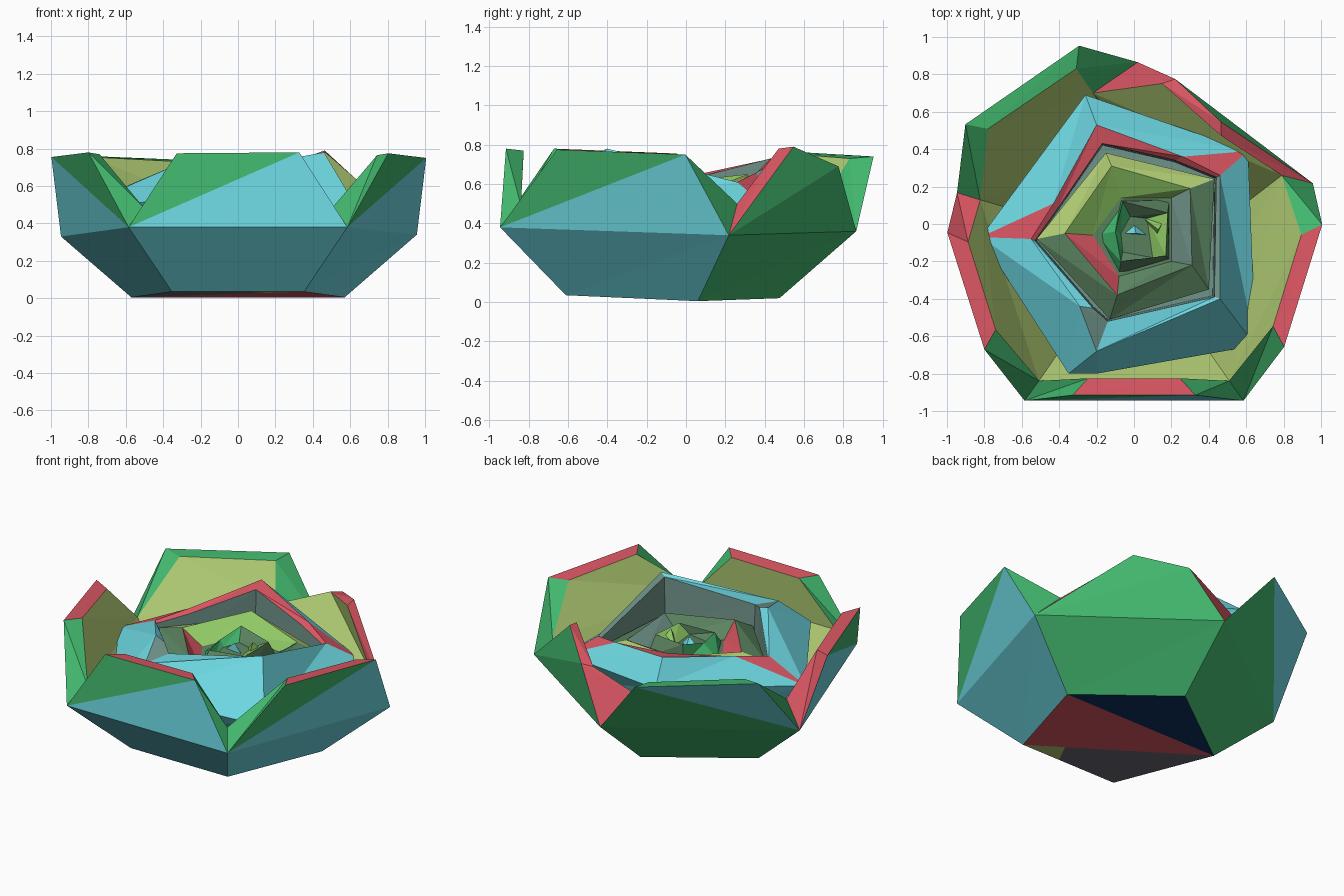
import bpy, bmesh, math
from mathutils import Vector

if "Cube" in bpy.data.objects:
    bpy.data.objects.remove(bpy.data.objects["Cube"])

# ---- colours
def lin(c):
    return c / 12.92 if c <= 0.04045 else ((c + 0.055) / 1.055) ** 2.4

PALETTE = {
    "cyan": (0.43, 0.85, 0.89), "green": (0.26, 0.72, 0.43), "red": (0.86, 0.34, 0.39),
    "lime": (0.69, 0.80, 0.45), "light_green": (0.57, 0.80, 0.40), "grey_green": (0.44, 0.58, 0.54),
    "moss": (0.36, 0.52, 0.38), "navy": (0.04, 0.18, 0.36), "grey": (0.42, 0.42, 0.46)}
NAMES = list(PALETTE)
MATS = []
for name, rgb in PALETTE.items():
    m = bpy.data.materials.new(name)
    m.diffuse_color = (*[lin(c) for c in rgb], 1)
    m.use_nodes = True
    m.node_tree.nodes["Principled BSDF"].inputs["Base Color"].default_value = m.diffuse_color
    MATS.append(m)


class Part:
    """Small mesh builder: add coloured faces by coordinates, weld, finish."""
    def __init__(self, name):
        self.name, self.bm = name, bmesh.new()

    def face(self, pts, colour):
        f = self.bm.faces.new([self.bm.verts.new(p) for p in pts])
        f.material_index = NAMES.index(colour)

    def quad(self, a, b, c, d, col1, col2=None):
        # split along a-c: (a, b, c) is col1, (a, c, d) is col2
        for tri, col in (((a, b, c), col1), ((a, c, d), col2 or col1)):
            if (tri[1] - tri[0]).cross(tri[2] - tri[0]).length > 1e-6:
                self.face(tri, col)

    def band(self, low, high, colours):
        n = len(low)
        for i in range(n):
            j = (i + 1) % n
            self.quad(low[i], low[j], high[j], high[i], colours[i % len(colours)])

    def finish(self):
        bmesh.ops.remove_doubles(self.bm, verts=self.bm.verts, dist=0.0005)
        bmesh.ops.recalc_face_normals(self.bm, faces=self.bm.faces)
        me = bpy.data.meshes.new(self.name)
        self.bm.to_mesh(me)
        self.bm.free()
        for m in MATS:
            me.materials.append(m)
        ob = bpy.data.objects.new(self.name, me)
        bpy.context.collection.objects.link(ob)


def pentagon(r, cy, heights):
    # corners: front right, right, back, left, front left
    return [Vector((r * math.sin(math.radians(36 + 72 * i)),
                    cy - r * math.cos(math.radians(36 + 72 * i)), heights[i])) for i in range(5)]


def ring(xy, zs):
    return [Vector((x, y, z)) for (x, y), z in zip(xy, zs)]


def shrink(r, k, z):
    c = sum(r, Vector()) / len(r)
    return [Vector((c.x + (p.x - c.x) * k, c.y + (p.y - c.y) * k, z)) for p in r]


# ---- outer cup: base, widening band and five thick petals
cup = Part("outer_petals")
base = pentagon(0.6, -0.125, (0.035, 0.005, 0.02, 0.005, 0.035))
mid = pentagon(0.995, -0.14, (0.38, 0.34, 0.36, 0.33, 0.38))
mid[1] += Vector((0.01, 0.05, 0))
mid[2] += Vector((0.02, 0.01, 0))
inner = shrink(mid, 0.87, 0.49)
inner[1] = Vector((0.79, 0.26, 0.50))
inner[2] = Vector((-0.22, 0.70, 0.52))
well = shrink(base, 0.88, 0.08)
cup.band(base, mid, ["cyan", "green", "green", "cyan", "cyan"])

# underside
p, q = base[0].lerp(base[3], 0.22), base[0].lerp(base[4], 0.4)
cup.face((base[1], base[2], base[3]), "navy")
cup.face((base[0], base[1], p), "red")
cup.face((p, base[1], base[3]), "red")
cup.face((base[0], p, q), "lime")
cup.quad(p, base[3], base[4], q, "grey")
cup.band(well, inner, ["lime"])
cup.face(well, "moss")

# start and end along the edge, outward lean at each, heights, inner corner inset,
# then colours: lower half, upper half, start side, rim, end side
PETALS = [
    (0.28, 0.84, 0.12, 0.115, 0.775, 0.75, 0.07, "cyan", "green", "green", "red", "green"),
    (0.52, 0.81, -0.01, 0.04, 0.79, 0.69, -0.04, "green", "green", "red", "red", "red"),
    (0.17, 0.79, 0.255, 0.27, 0.74, 0.765, 0.07, "cyan", "green", "green", "green", "green"),
    (0.16, 0.72, 0.115, 0.12, 0.755, 0.78, 0.07, "cyan", "green", "red", "red", "green"),
    (0.22, 0.78, -0.03, -0.03, 0.775, 0.78, 0.07, "cyan", "green", "green", "red", "green")]
for i, (t0, t1, o0, o1, z0, z1, dt, lower, upper, side0, rim, side1) in enumerate(PETALS):
    a, b = mid[i], mid[(i + 1) % 5]
    ia, ib = inner[i], inner[(i + 1) % 5]
    out = Vector(((b - a).y, -(b - a).x, 0)).normalized()

    def at(t, o, z):
        v = a.lerp(b, t) + out * o
        return Vector((v.x, v.y, z))
    ta, tb = at(t0, o0, z0), at(t1, o1, z1)
    thick = 0.06 if i == 1 else 0.09
    na, nb = at(t0 + dt, o0 - thick, z0 - 0.01), at(t1 - dt, o1 - thick, z1 - 0.01)
    if i == 3:
        cup.quad(b, tb, ta, a, upper, lower)
    elif i == 2:
        cup.quad(b, tb, ta, a, lower, upper)
    else:
        cup.quad(a, b, tb, ta, lower, upper)
    cup.quad(a, ta, na, ia, side0)
    cup.quad(ta, tb, nb, na, rim)
    cup.quad(tb, b, ib, nb, side1)
    cup.quad(ia, na, nb, ib, "lime")
cup.finish()

# ---- second whorl: cyan petals leaning inward, with red rims and red petal ends
# corners: front right, right, back petal end, back, left petal end, left, two at front left
whorl = Part("middle_petals")
skirt = ring([(.65, -.65), (.61, .39), (.61, .39), (-.26, .69), (-.82, -.07), (-.82, -.07),
              (-.35, -.80), (-.20, -.80)], (.46, .50, .50, .62, .50, .50, .52, .50))
rim = ring([(.46, -.40), (.46, .26), (.26, .36), (-.20, .53), (-.43, .11), (-.55, -.08),
            (-.29, -.44), (-.20, -.68)], (.78, .61, .66, .75, .66, .62, .73, .66))
lip = ring([(.43, -.39), (.44, .25), (.22, .34), (-.17, .43), (-.41, .08), (-.53, -.09),
            (-.22, -.45), (-.14, -.52)], (.76, .60, .64, .73, .64, .61, .71, .68))
foot = shrink(skirt, 0.85, 0.32)
pit = shrink(lip, 0.98, 0.48)
whorl.face([foot[k] for k in (0, 1, 3, 4, 6, 7)], "cyan")
whorl.band(foot, skirt, ["cyan"])
whorl.band(skirt, rim, ["cyan", "red", "cyan", "cyan", "red", "cyan", "cyan", "cyan"])
whorl.band(rim, lip, ["grey_green", "red", "red", "red", "red", "cyan", "grey_green", "cyan"])
whorl.band(lip, pit, ["grey_green"])
whorl.face(pit, "grey_green")
whorl.finish()

# ---- third whorl: lime and moss petals leaning inward
dish = Part("inner_petals")
edge = ring([(.40, -.35), (.43, .24), (-.15, .38), (-.52, -.08), (-.13, -.51)],
            (.54, .55, .57, .58, .54))
step = ring([(.31, -.22), (.30, .19), (-.12, .31), (-.37, -.05), (-.09, -.38)],
            (.62, .60, .65, .61, .62))
hollow = ring([(.20, -.20), (.20, .14), (-.07, .14), (-.22, -.06), (-.08, -.28)],
              (.52, .53, .56, .53, .52))
under = shrink(edge, 0.85, 0.42)
dish.face(under, "moss")
dish.band(under, edge, ["grey_green"])
dish.band(edge, step, ["moss", "lime", "lime", "moss", "moss"])
dish.band(step, hollow, ["grey_green", "light_green", "light_green", "red", "moss"])
dish.face(hollow, "moss")
dish.finish()

# ---- centre bud: small open cup
bud = Part("centre_bud")
b_out = ring([(.19, -.19), (.19, .13), (-.07, .13), (-.20, -.06), (-.08, -.27)],
             (.50, .50, .52, .50, .50))
b_rim = ring([(.17, -.17), (.18, .06), (-.06, .12), (-.10, -.04), (-.07, -.20)],
             (.61, .62, .64, .60, .60))
b_in = ring([(.10, -.18), (.07, .03), (-.02, .04), (-.07, -.05), (-.06, -.15)],
            (.55, .56, .57, .56, .55))
bud.face(b_out, "moss")
bud.band(b_out, b_rim, ["moss", "moss", "green", "green", "moss"])
bud.band(b_rim, b_in, ["light_green", "moss", "green", "green", "moss"])
bud.face(b_in, "moss")
bud.finish()

# ---- two tiny folds inside the bud
for name, col, pts, tip in (
        ("bud_fold_lime", "light_green", [(.04, .04), (.12, -.07), (.18, .05)], (.13, -.03, .64)),
        ("bud_fold_cyan", "cyan", [(-.07, -.05), (.08, -.06), (.00, .01)], (.01, -.05, .61))):
    fold = Part(name)
    tri = ring(pts, (.54, .54, .54))
    fold.face(tri, col)
    for k in range(3):
        fold.face((tri[k], tri[(k + 1) % 3], Vector(tip)), col)
    fold.finish()
